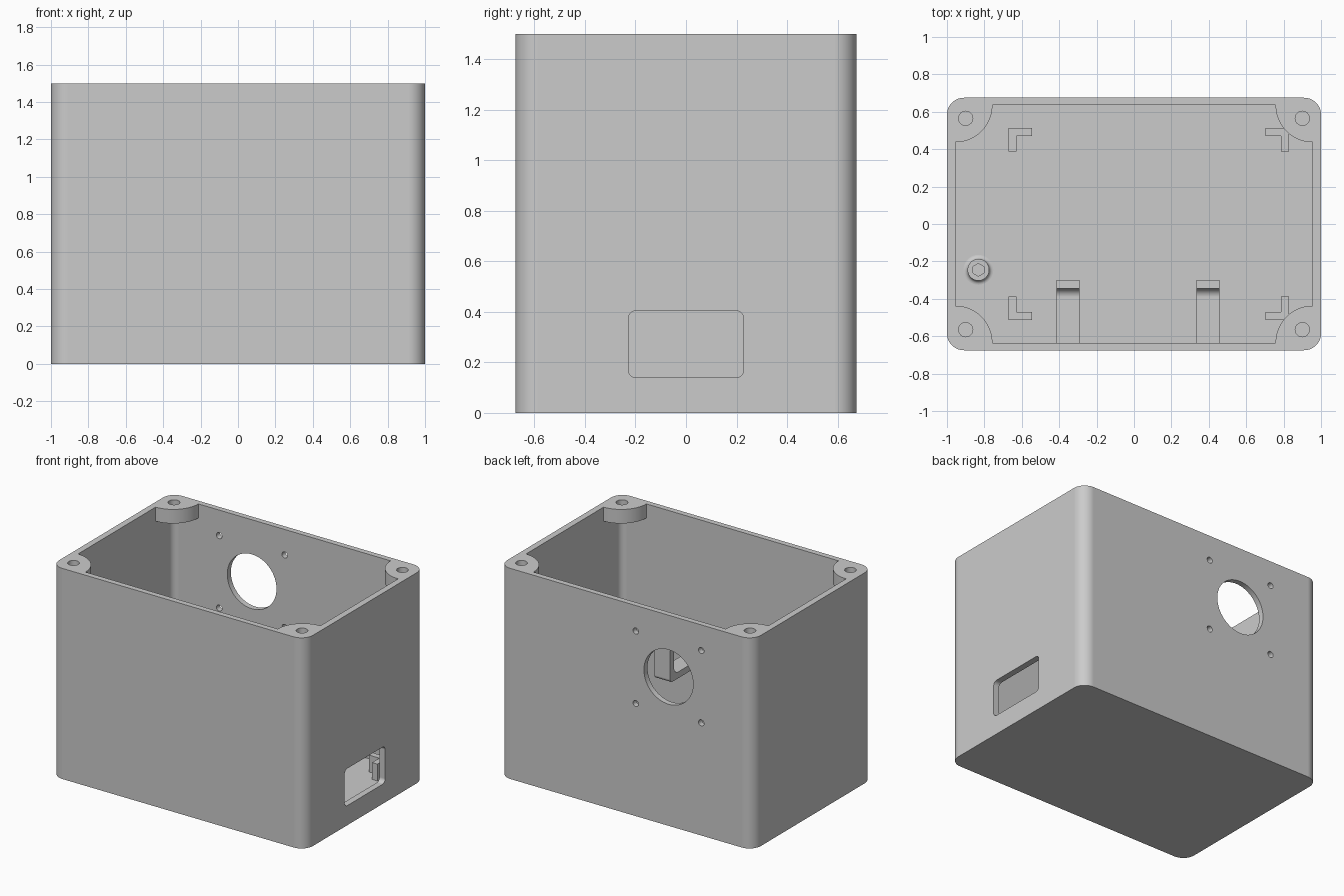
import bpy, bmesh
from math import sin, cos, pi, radians

if "Cube" in bpy.data.objects:
    bpy.data.objects.remove(bpy.data.objects["Cube"], do_unlink=True)

grey = bpy.data.materials.new("plain grey")
grey.use_nodes = True
colour = (0.6, 0.6, 0.6, 1)
grey.diffuse_color = colour
grey.node_tree.nodes["Principled BSDF"].inputs["Base Color"].default_value = colour

FLOOR = 0.045
WALL = 0.045
HEIGHT = 1.5


def arc(cx, cy, r, start, end, n=12):
    steps = [radians(start + (end - start) * i / n) for i in range(n + 1)]
    return [(cx + r * cos(t), cy + r * sin(t)) for t in steps]


def circle(cx, cy, r, n=48):
    return arc(cx, cy, r, 0, 360, n)[:-1]


def rounded_rect(cx, cy, hw, hh, r):
    pts = []
    for i, (sx, sy) in enumerate([(1, 1), (-1, 1), (-1, -1), (1, -1)]):
        pts += arc(cx + sx * (hw - r), cy + sy * (hh - r), r, 90 * i, 90 * i + 90)
    return pts


def finish(name, bm):
    bmesh.ops.recalc_face_normals(bm, faces=bm.faces)
    mesh = bpy.data.meshes.new(name)
    bm.to_mesh(mesh)
    bm.free()
    mesh.materials.append(grey)
    ob = bpy.data.objects.new(name, mesh)
    bpy.context.collection.objects.link(ob)
    return ob


def prism(name, pts, lo, hi, axis="z"):
    """Extrude a 2D outline along an axis."""
    place = {"x": lambda a, b, c: (c, a, b),
             "y": lambda a, b, c: (a, c, b),
             "z": lambda a, b, c: (a, b, c)}[axis]
    bm = bmesh.new()
    low = [bm.verts.new(place(a, b, lo)) for a, b in pts]
    high = [bm.verts.new(place(a, b, hi)) for a, b in pts]
    bm.faces.new(low)
    bm.faces.new(high)
    for i in range(len(pts)):
        j = (i + 1) % len(pts)
        bm.faces.new((low[i], low[j], high[j], high[i]))
    return finish(name, bm)


def select_only(ob):
    bpy.ops.object.select_all(action="DESELECT")
    ob.select_set(True)
    bpy.context.view_layer.objects.active = ob


def cut(target, cutter):
    mod = target.modifiers.new("cut", "BOOLEAN")
    mod.operation = "DIFFERENCE"
    mod.solver = "EXACT"
    mod.object = cutter
    select_only(target)
    bpy.ops.object.modifier_apply(modifier=mod.name)
    bpy.data.objects.remove(cutter, do_unlink=True)


def smooth(ob):
    select_only(ob)
    bpy.ops.object.shade_smooth_by_angle(angle=radians(30))
    mod = ob.modifiers.new("flat_sides", "WEIGHTED_NORMAL")
    mod.keep_sharp = True


corners = [(sx, sy) for sx in (-1, 1) for sy in (-1, 1)]

# Cavity with the four corner bosses left standing at the rim
inner_x, inner_y = 1 - WALL, 0.675 - 0.04
cavity = prism("cavity", rounded_rect(0, 0, inner_x, inner_y, 0.045), FLOOR, HEIGHT + 0.1)
for sx, sy in corners:
    cut(cavity, prism("boss", circle(sx * inner_x, sy * inner_y, 0.198, 64),
                      HEIGHT - 0.1, HEIGHT + 0.2))

# Open box body
body = prism("box_body", rounded_rect(0, 0, 1, 0.675, 0.09), 0, HEIGHT)
cut(body, cavity)

# Screw holes in the bosses
for sx, sy in corners:
    cut(body, prism("screw_hole", circle(sx * 0.9, sy * 0.565, 0.038, 32),
                    HEIGHT - 0.2, HEIGHT + 0.1))

# Round opening and its four mounting holes in the back wall
hole_x, hole_z, pitch = -0.335, 1.06, 0.258
cut(body, prism("round_opening", circle(hole_x, hole_z, 0.194, 64), 0.5, 0.8, "y"))
for sx, sz in corners:
    cut(body, prism("mount_hole", circle(hole_x + sx * pitch, hole_z + sz * pitch, 0.022, 20),
                    0.5, 0.8, "y"))

# Rounded window in the left wall
cut(body, prism("window", rounded_rect(0, 0.272, 0.228, 0.132, 0.03), 0.9, 1.1, "x"))
smooth(body)

# Hook brackets on the front wall: shelf, filleted corner and upright lip
shelf, lip_top = 0.465, 0.75
profile = [(-0.65, shelf)]
profile += arc(-0.325, shelf + 0.025, 0.025, -90, 0, 6)
profile += [(-0.3, lip_top), (-0.345, lip_top)]
profile += arc(-0.39, shelf + 0.09, 0.045, 0, -90, 8)
profile += [(-0.65, shelf + 0.045)]
for side, x in (("right", -0.415), ("left", 0.335)):
    smooth(prism(side + "_hook_bracket", profile, x, x + 0.123, "x"))

# L-shaped corner guides for a board on the floor
arm, thick = 0.125, 0.043
for sx, sy in corners:
    cx = 0.828 if sx > 0 else -0.67
    cy = sy * 0.513
    shape = [(0, 0), (arm, 0), (arm, thick), (thick, thick), (thick, arm), (0, arm)]
    name = ("back" if sy > 0 else "front") + ("_left" if sx > 0 else "_right")
    prism(name + "_board_guide", [(cx - sx * a, cy - sy * b) for a, b in shape],
          FLOOR - 0.01, 0.165)

# Standoff with flared foot and hexagonal socket
radius, flare, top = 0.058, 0.022, 0.13
outline = [(radius + flare, FLOOR - 0.01)]
outline += arc(radius + flare, FLOOR + flare, flare, 270, 180, 6)
outline += [(radius, top), (0, top), (0, FLOOR - 0.01)]
bm = bmesh.new()
ring = [bm.verts.new((r, 0, z)) for r, z in outline]
edges = [bm.edges.new((ring[i], ring[i + 1])) for i in range(len(ring) - 1)]
edges.append(bm.edges.new((ring[-1], ring[0])))
edges = [e for e in edges if any(v.co.x > 0 for v in e.verts)]
bmesh.ops.spin(bm, geom=ring + edges, cent=(0, 0, 0), axis=(0, 0, 1),
               angle=2 * pi, steps=40, use_merge=False)
bmesh.ops.remove_doubles(bm, verts=bm.verts, dist=0.0001)
bmesh.ops.delete(bm, geom=[e for e in bm.edges if not e.link_faces], context="EDGES")
bmesh.ops.translate(bm, verts=bm.verts, vec=(-0.832, -0.245, 0))
standoff = finish("standoff", bm)
hexagon = arc(-0.832, -0.245, 0.034, 30, 390, 6)[:-1]
cut(standoff, prism("hex_socket", hexagon, FLOOR + 0.01, top + 0.05))
smooth(standoff)
